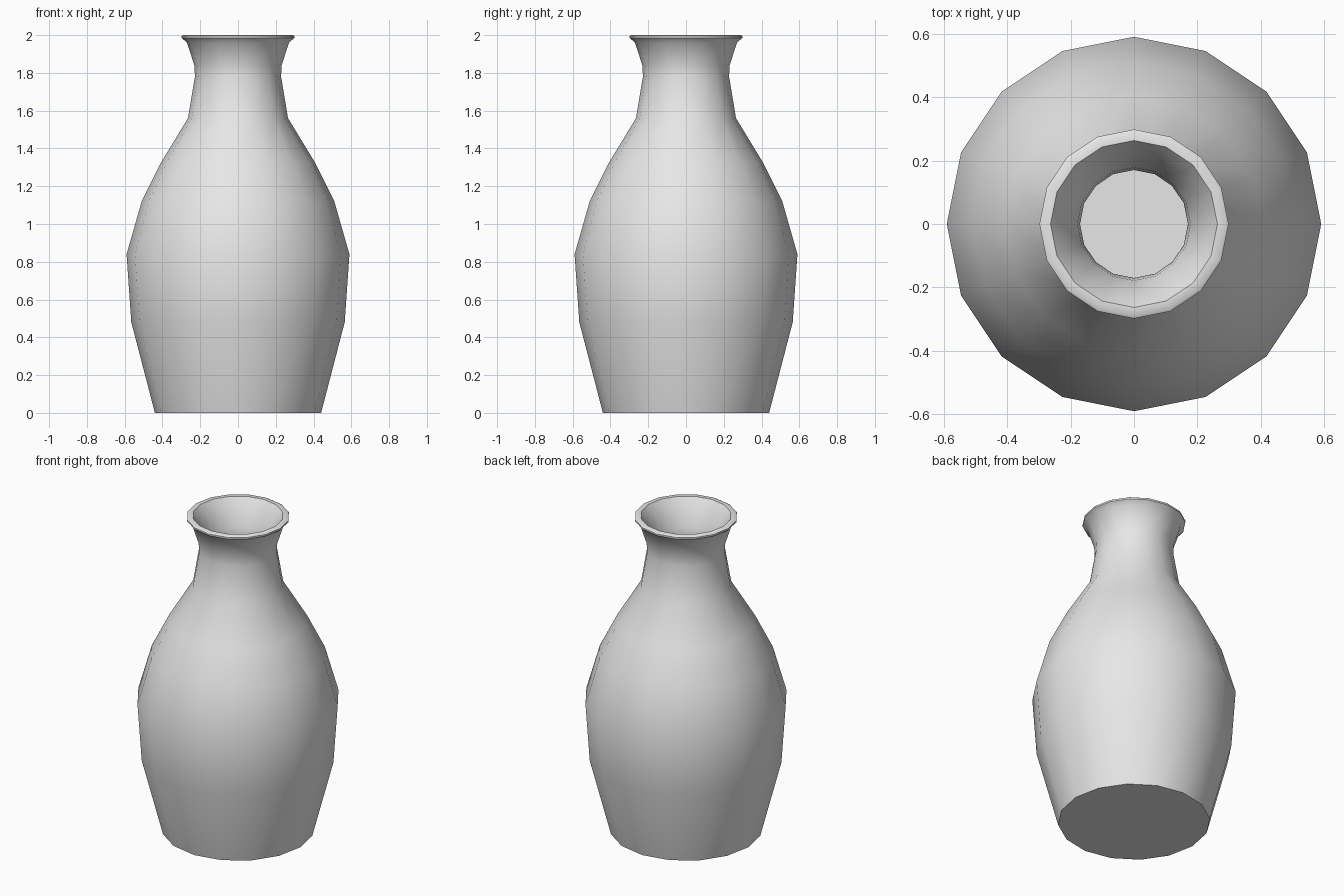
import bpy, bmesh, math

cube = bpy.data.objects.get("Cube")
if cube:
    bpy.data.objects.remove(cube, do_unlink=True)

SIDES = 16

# Plain grey clay
clay = bpy.data.materials.new("grey_clay")
clay.use_nodes = True
grey = (0.8, 0.8, 0.8, 1)
clay.diffuse_color = grey
clay.node_tree.nodes["Principled BSDF"].inputs["Base Color"].default_value = grey

# Outer wall from the foot to the lip, then the inner wall down to the floor
outer = [(0.44, 0), (0.565, 0.48), (0.59, 0.84), (0.51, 1.12), (0.405, 1.33),
         (0.265, 1.56), (0.228, 1.78), (0.231, 1.84), (0.27, 1.96),
         (0.298, 1.985), (0.298, 1.995), (0.29, 2)]
inner = [(0.263, 2), (0.235, 1.96), (0.178, 1.84), (0.17, 1.78), (0.21, 1.56),
         (0.355, 1.33), (0.46, 1.12), (0.54, 0.84), (0.515, 0.48), (0.4, 0.05)]


def lathe(name, profile):
    """Turn a profile about z and close both ends with flat discs."""
    bm = bmesh.new()
    rings = []
    for r, z in profile:
        angles = [math.tau * i / SIDES for i in range(SIDES)]
        rings.append([bm.verts.new((r * math.cos(a), r * math.sin(a), z)) for a in angles])
    for low, high in zip(rings, rings[1:]):
        for i in range(SIDES):
            j = (i + 1) % SIDES
            bm.faces.new((low[i], low[j], high[j], high[i]))
    bm.faces.new(rings[0][::-1])
    bm.faces.new(rings[-1])
    mesh = bpy.data.meshes.new(name)
    bm.to_mesh(mesh)
    bm.free()
    obj = bpy.data.objects.new(name, mesh)
    bpy.context.collection.objects.link(obj)
    return obj


# Vase body, smooth apart from the foot, lip and floor edges
vase = lathe("vase", outer + inner)
vase.data.materials.append(clay)
bpy.ops.object.select_all(action="DESELECT")
vase.select_set(True)
bpy.context.view_layer.objects.active = vase
bpy.ops.object.shade_smooth_by_angle(angle=math.radians(38))
